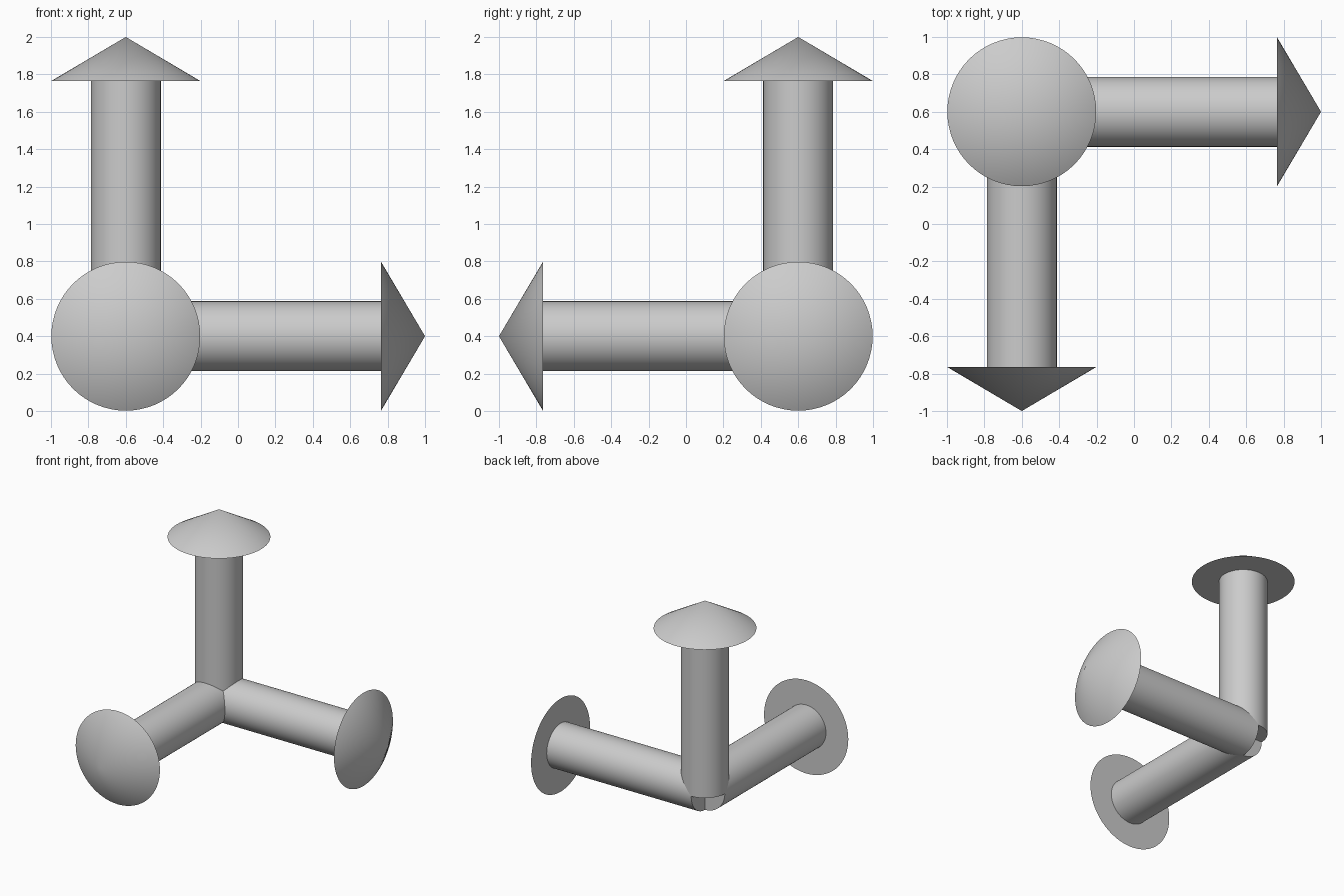
import bpy
from math import radians
from mathutils import Vector

if "Cube" in bpy.data.objects:
    bpy.data.objects.remove(bpy.data.objects["Cube"])

ORIGIN = Vector((-0.6, 0.6, 0.4))
SHAFT_R, HEAD_R = 0.187, 0.398
SHAFT_LEN, TOTAL_LEN = 1.365, 1.6


def finish(name):
    obj = bpy.context.object
    obj.name = name
    bpy.ops.object.shade_smooth_by_angle(angle=radians(30))


def arrow(name, direction):
    d = Vector(direction)
    rot = d.to_track_quat('Z', 'Y').to_euler()
    # shaft, starting at the shared corner point
    bpy.ops.mesh.primitive_cylinder_add(
        vertices=64, radius=SHAFT_R, depth=SHAFT_LEN,
        location=ORIGIN + d * SHAFT_LEN / 2, rotation=rot)
    finish(name + "_shaft")
    # wide conical head with a flat base
    head = TOTAL_LEN - SHAFT_LEN
    bpy.ops.mesh.primitive_cone_add(
        vertices=64, radius1=HEAD_R, radius2=0, depth=head,
        location=ORIGIN + d * (SHAFT_LEN + head / 2), rotation=rot)
    finish(name + "_head")


# three arrows at right angles
arrow("right_arrow", (1, 0, 0))
arrow("front_arrow", (0, -1, 0))
arrow("up_arrow", (0, 0, 1))
